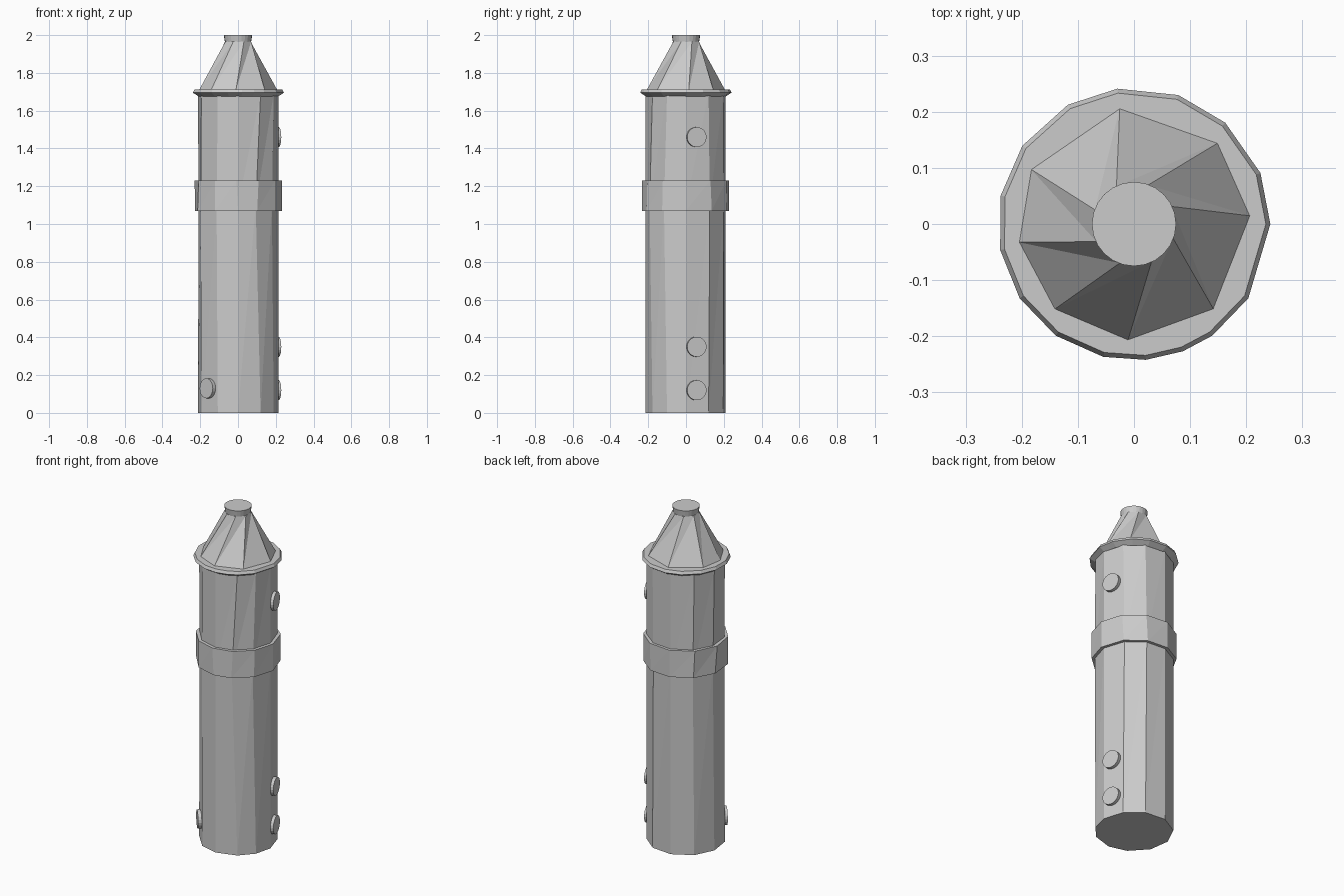
import bpy, bmesh
from math import radians, cos, sin
from mathutils import Matrix

cube = bpy.data.objects.get("Cube")
if cube:
    bpy.data.objects.remove(cube, do_unlink=True)

grey = bpy.data.materials.new("light_grey")
grey.use_nodes = True
colour = (0.6, 0.6, 0.6, 1)
grey.diffuse_color = colour
grey.node_tree.nodes["Principled BSDF"].inputs["Base Color"].default_value = colour


def finish(name, bm):
    bmesh.ops.recalc_face_normals(bm, faces=bm.faces)
    mesh = bpy.data.meshes.new(name)
    bm.to_mesh(mesh)
    bm.free()
    mesh.materials.append(grey)
    obj = bpy.data.objects.new(name, mesh)
    bpy.context.collection.objects.link(obj)
    return obj


def loft(name, rings):
    """Closed faceted solid through rings of (z, radius, angles)."""
    bm = bmesh.new()
    loops = [[bm.verts.new((r * cos(radians(a)), r * sin(radians(a)), z)) for a in angles]
             for z, r, angles in rings]
    for low, high in zip(loops, loops[1:]):
        for i in range(len(low)):
            j = (i + 1) % len(low)
            bm.faces.new((low[i], low[j], high[j]))
            bm.faces.new((low[i], high[j], high[i]))
    bm.faces.new(loops[0])
    bm.faces.new(loops[-1])
    return finish(name, bm)


def even(n, start=0):
    return [start + 360 * i / n for i in range(n)]


# Main shaft: uneven facets that twist slightly on the way up
base = [0, 34, 67, 102, 137, 171, 205, 240, 270, 304, 332]
upper = [0, 36, 69, 102, 135, 168, 203, 238, 270, 296, 327]
loft("lower_body", [(0, 0.214, base), (1.1, 0.214, upper)])
loft("upper_body", [(1.1, 0.214, upper), (1.69, 0.214, base)])

# Raised band around the middle
band = [0, 34, 67, 102, 137, 172, 206, 238, 268, 298, 328]
loft("middle_band", [(1.07, 0.232, upper), (1.23, 0.232, band)])

# Thin collar under the cone
rim = [0, 22, 48, 71, 97, 119, 145, 168, 191, 213, 235, 257, 275, 291, 305, 327]
loft("collar", [(1.675, 0.212, rim), (1.695, 0.243, rim), (1.712, 0.235, rim)])

# Tapered roof with a twisted top edge, and its round cap
eaves = [4, 44, 97, 152, 189, 227, 267, 313]
loft("cone_roof", [(1.71, 0.208, eaves), (1.965, 0.074, even(8, 25))])
loft("top_cap", [(1.955, 0.068, even(24)), (2.0, 0.075, even(24))])


# Round studs lying on the side facets
def stud(name, angle, z):
    a = radians(angle)
    bm = bmesh.new()
    place = (Matrix.Translation((0.208 * cos(a), 0.208 * sin(a), z))
             @ Matrix.Rotation(a, 4, 'Z') @ Matrix.Rotation(radians(90), 4, 'Y'))
    bmesh.ops.create_cone(bm, cap_ends=True, segments=20, radius1=0.053,
                          radius2=0.053, depth=0.03, matrix=place)
    finish(name, bm)


for label, angle, z in (("upper_stud", 15, 1.46), ("middle_stud", 15, 0.35),
                        ("lower_stud", 15, 0.12), ("front_stud", 221, 0.13)):
    stud(label, angle, z)
